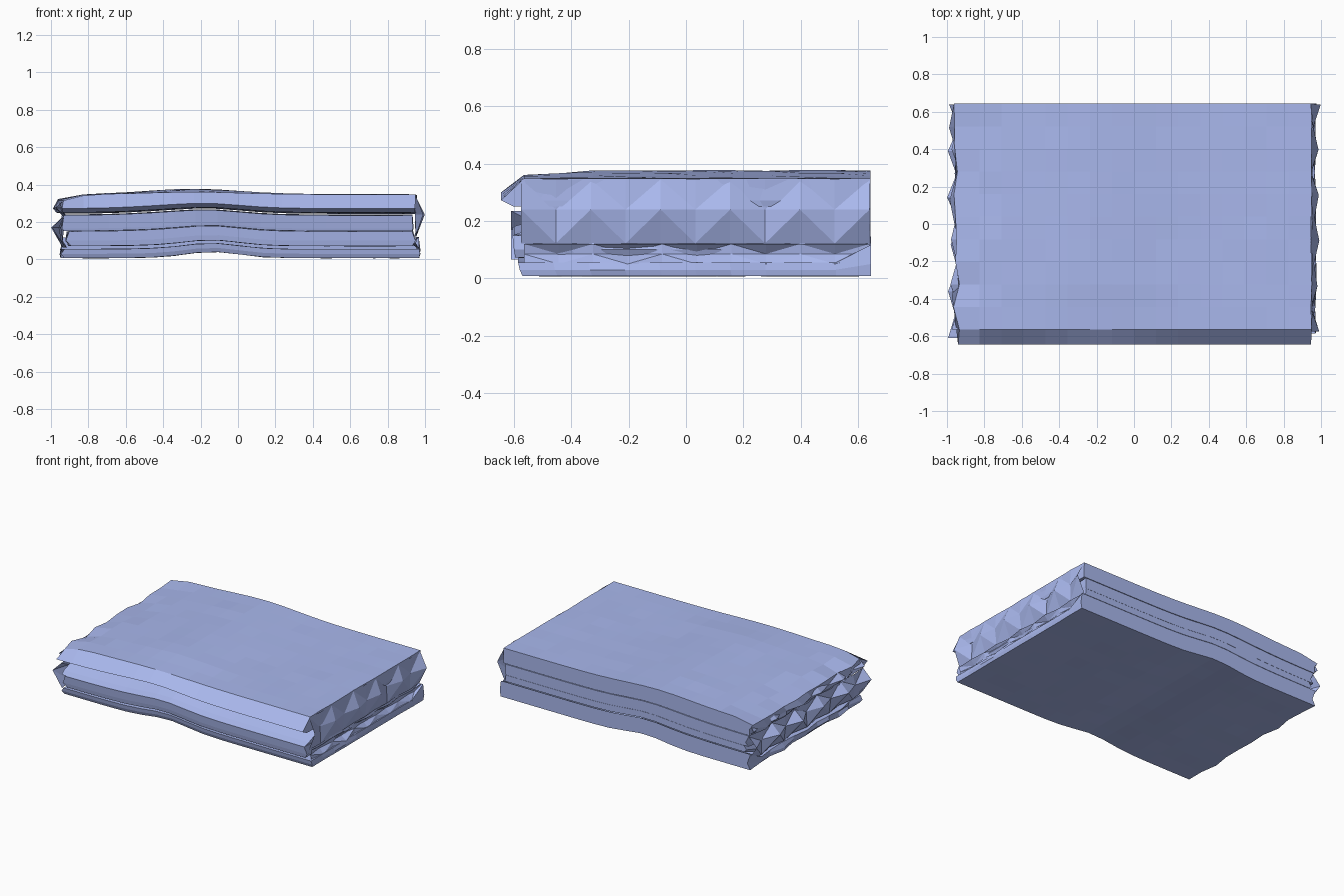
import bpy, bmesh, math, random

if "Cube" in bpy.data.objects:
    bpy.data.objects.remove(bpy.data.objects["Cube"])

random.seed(7)
NX, NY = 16, 10

cloth = bpy.data.materials.new("blue_cloth")
cloth.diffuse_color = (0.40, 0.48, 0.85, 1)
cloth.use_nodes = True
cloth.node_tree.nodes["Principled BSDF"].inputs["Base Color"].default_value = cloth.diffuse_color


def wave(x, z, amount=1.0):
    # soft ripple running across the cloth, slightly wider towards the top
    t = z / 0.35
    low = 0.033 * math.exp(-((x + 0.14) / 0.2) ** 2)
    high = 0.028 * math.exp(-((x + 0.24) / 0.35) ** 2)
    return (low * (1 - t) + high * t) * amount


def finish(name, bm):
    bmesh.ops.recalc_face_normals(bm, faces=bm.faces)
    mesh = bpy.data.meshes.new(name)
    bm.to_mesh(mesh)
    bm.free()
    mesh.materials.append(cloth)
    obj = bpy.data.objects.new(name, mesh)
    bpy.context.collection.objects.link(obj)
    return obj


def layer(name, heights, back_heights, front, back, x0, x1, left_out, right_out,
          droop=0.0, flat_front=False):
    """Flat folded layer: three levels of height, each with its own front edge."""
    bm = bmesh.new()
    cache = {}

    def vert(i, j, k):
        if (i, j, k) not in cache:
            x = x0 + (x1 - x0) * i / NX
            y = front[k] + (back - front[k]) * j / NY
            z = back_heights[k] if j == NY else heights[k]
            calm = min(1, 0.45 + j / 4) if flat_front and k == 2 else 1
            z += wave(x, z, calm)
            if i == 1:
                z -= droop * random.uniform(0, 0.5) * (k == 2)
            if i == 0:
                z -= droop * random.uniform(0.7, 1.2) * (k == 2)
                x -= left_out * random.uniform(-0.5, 1) * (1 if k == 1 else 0.6)
            if i == NX:
                x += right_out * random.random() * (1 if k == 1 else 0.4)
            if 0 < i < NX and 0 < j < NY:
                z += random.uniform(-0.002, 0.002)
            cache[i, j, k] = bm.verts.new((x, y, z))
        return cache[i, j, k]

    for i in range(NX):
        for j in range(NY):
            for k in (0, 2):
                bm.faces.new([vert(i + a, j + b, k) for a, b in ((0, 0), (1, 0), (1, 1), (0, 1))])
    for k in range(2):
        for i in range(NX):
            for j in (0, NY):
                bm.faces.new([vert(i + a, j, k + b) for a, b in ((0, 0), (1, 0), (1, 1), (0, 1))])
        for j in range(NY):
            for i in (0, NX):
                bm.faces.new([vert(i, j + a, k + b) for a, b in ((0, 0), (1, 0), (1, 1), (0, 1))])
    return finish(name, bm)


def crease(name, rows, y0, y1, side):
    """Crumpled side fold: rows of (z, distance from centre, outward crumple)."""
    bm = bmesh.new()
    grid = []
    for r, (z, x, amount) in enumerate(rows):
        line = []
        for j in range(NY + 1):
            push = amount * ((j + r) % 2 * 0.6 + random.random() * 0.4)
            line.append(bm.verts.new((side * (x + push), y0 + (y1 - y0) * j / NY,
                                      z + wave(side * x, z))))
        grid.append(line)
    for a, b in zip(grid, grid[1:]):
        for j in range(NY):
            q = [a[j], a[j + 1], b[j + 1], b[j]]
            s = j % 2
            bm.faces.new([q[s], q[s + 1], q[s + 2]])
            bm.faces.new([q[s], q[s + 2], q[(s + 3) % 4]])
    return finish(name, bm)


# stacked layers, top to bottom; the back edges close up to thin slits
layer("top_fold", (0.25, 0.272, 0.348), (0.244, 0.29, 0.348), (-0.60, -0.645, -0.565), 0.643,
      -0.945, 0.945, 0.045, 0.015, droop=0.035, flat_front=True)
layer("upper_middle_fold", (0.152, 0.165, 0.236), (0.166, 0.19, 0.240), (-0.60, -0.56, -0.38), 0.643,
      -0.92, 0.93, 0.03, 0.01)
layer("lower_middle_fold", (0.072, 0.10, 0.150), (0.121, 0.14, 0.165), (-0.595, -0.60, -0.605), 0.643,
      -0.90, 0.93, 0.03, 0.02)
layer("bottom_fold", (0.008, 0.03, 0.055), (0.008, 0.05, 0.117), (-0.57, -0.58, -0.585), 0.645,
      -0.935, 0.965, 0.03, 0.012)

# crumpled side folds that join pairs of layers
crease("right_upper_crease", [(0.345, 0.945, 0.012), (0.24, 0.945, 0.055), (0.122, 0.94, 0.015)],
       -0.575, 0.64, 1)
crease("right_lower_crease", [(0.12, 0.95, 0.02), (0.085, 0.925, 0.03), (0.05, 0.955, 0.02)],
       -0.565, 0.64, 1)
crease("left_crease", [(0.235, 0.925, 0.02), (0.17, 0.93, 0.07), (0.065, 0.91, 0.03)],
       -0.61, 0.64, -1)
crease("left_upper_crease", [(0.31, 0.935, 0.02), (0.275, 0.93, 0.055), (0.235, 0.91, 0.03)],
       -0.565, 0.64, -1)
